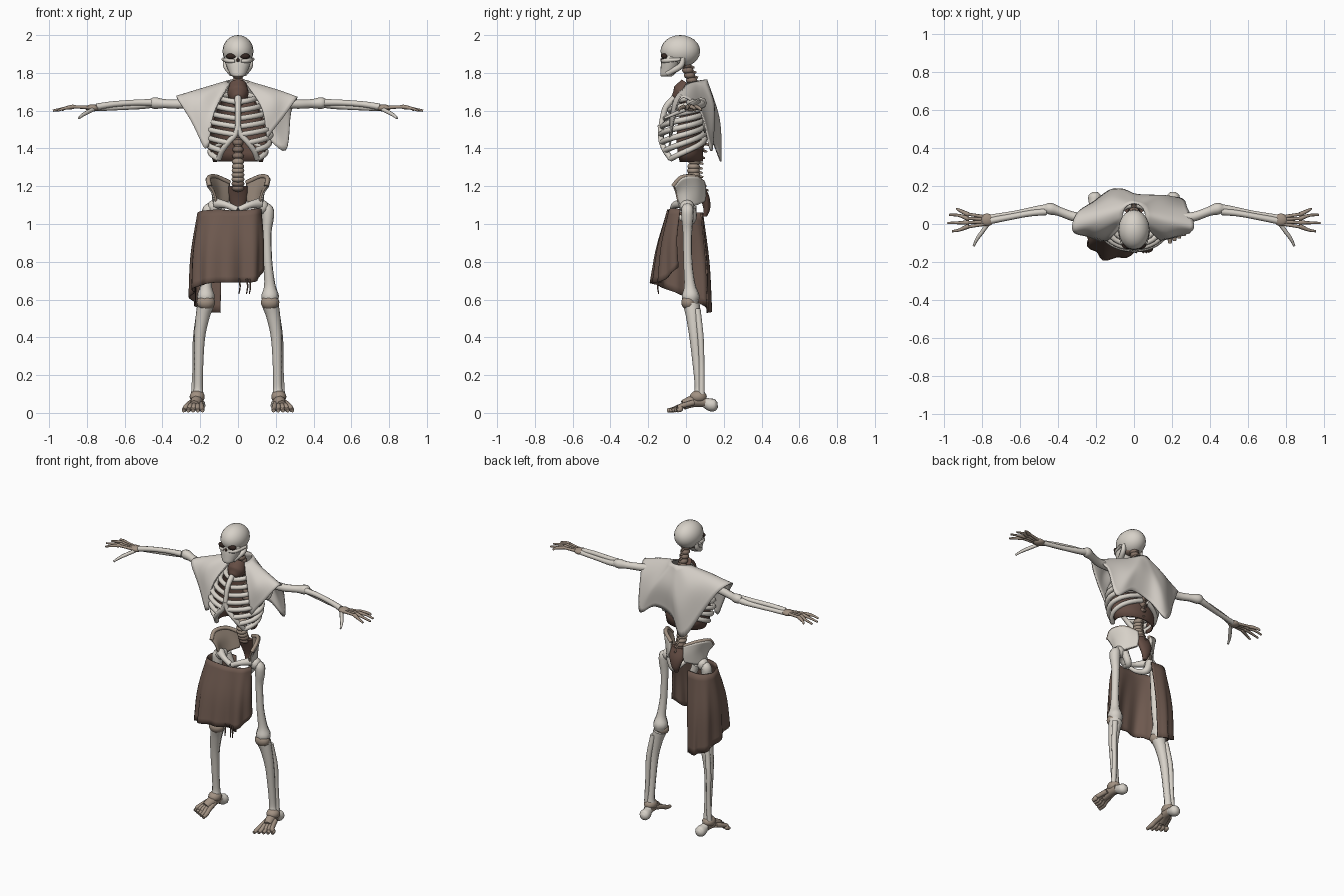
import bpy, bmesh, math
from mathutils import Vector, Matrix

cube = bpy.data.objects.get("Cube")
if cube:
    bpy.data.objects.remove(cube)


def material(name, *colour):
    m = bpy.data.materials.new(name)
    m.use_nodes = True
    m.diffuse_color = (*colour, 1)
    m.node_tree.nodes["Principled BSDF"].inputs["Base Color"].default_value = (*colour, 1)
    return m


bone = material("bone", .68, .64, .58)
aged = material("aged bone", .36, .285, .225)
stained = material("stained bone", .23, .165, .13)
linen = material("pale linen", .66, .62, .57)
brown = material("brown cloth", .155, .1, .078)
flesh = material("dried flesh", .13, .075, .058)
dark = material("dark hollow", .035, .02, .016)


def finish(name, bm, mat, thick=0):
    bmesh.ops.recalc_face_normals(bm, faces=bm.faces)
    mesh = bpy.data.meshes.new(name)
    bm.to_mesh(mesh)
    bm.free()
    mesh.shade_smooth()
    mesh.set_sharp_from_angle(angle=math.radians(60))
    mesh.materials.append(mat)
    obj = bpy.data.objects.new(name, mesh)
    bpy.context.collection.objects.link(obj)
    if thick:
        mod = obj.modifiers.new("thickness", "SOLIDIFY")
        mod.thickness, mod.offset = thick, 0
    return obj


def smooth(points, steps):
    """Catmull-Rom samples through points of any dimension."""
    p = [Vector(q) for q in points]
    p = [p[0] * 2 - p[1]] + p + [p[-1] * 2 - p[-2]]
    out = []
    for a, b, c, d in zip(p, p[1:], p[2:], p[3:]):
        for i in range(steps):
            t = i / steps
            out.append((b * 2 + (c - a) * t + (a * 2 - b * 5 + c * 4 - d) * t**2
                        + (b * 3 - a - c * 3 + d) * t**3) / 2)
    return out + [p[-2]]


def grid(name, rows, mat, closed=False, thick=0):
    """Skin a list of equal rows; closed rows become a capped tube."""
    bm = bmesh.new()
    vs = [[bm.verts.new(p) for p in row] for row in rows]
    n = len(rows[0])
    for a, b in zip(vs, vs[1:]):
        for j in range(n if closed else n - 1):
            k = (j + 1) % n
            bm.faces.new((a[j], a[k], b[k], b[j]))
    if closed:
        bm.faces.new(vs[0])
        bm.faces.new(vs[-1])
    return finish(name, bm, mat, thick)


def tube(name, points, mat=bone, sides=8, steps=5):
    pts = smooth(points, steps)
    pos = [p.xyz for p in pts]
    rows, old, turn = [], Vector((0, 0, 1)), Matrix.Identity(3).to_quaternion()
    for i, p in enumerate(pos):
        t = (pos[min(i + 1, len(pos) - 1)] - pos[max(i - 1, 0)]).normalized()
        turn = old.rotation_difference(t) @ turn
        old = t
        rows.append([p + turn @ Vector((math.cos(a), math.sin(a), 0)) * pts[i][3]
                     for a in (math.tau * j / sides for j in range(sides))])
    return grid(name, rows, mat, True)


def loft(name, rings, mat=bone, sides=20):
    """Stack ellipses given as (y, z, half width, half depth)."""
    return grid(name, [[(w * math.cos(a), y + d * math.sin(a), z)
                        for a in (math.tau * j / sides for j in range(sides))]
                       for y, z, w, d in smooth(rings, 4)], mat, True)


def ball(name, centre, size, mat=bone):
    bm = bmesh.new()
    bmesh.ops.create_uvsphere(bm, u_segments=20, v_segments=12, radius=1,
                              matrix=Matrix.Translation(centre) @ Matrix.Diagonal((*size, 1)))
    return finish(name, bm, mat)


def both(make, name, data, *rest):
    """Make a part on the left and mirrored on the right."""
    for side, s in (("left_", 1), ("right_", -1)):
        if isinstance(data, list):
            make(side + name, [(p[0] * s, *p[1:]) for p in data], *rest)
        else:
            make(side + name, (data[0] * s, *data[1:]), *rest)


def cloth(name, columns, mat, fold=0, waves=0, thick=.008):
    """Surface from columns of control points, with folds growing to the hem."""
    across = [smooth(row, 6) for row in zip(*columns)]
    lines = [smooth(col, 6) for col in zip(*across)]
    for i, line in enumerate(lines):
        for j, p in enumerate(line):
            out = Vector((p.x, p.y, 0)).normalized()
            p += out * fold * math.sin(waves * math.tau * i / len(lines)) * j / len(line)
    return grid(name, lines, mat, thick=thick)


# Skull
ball("cranium", (0, -.03, 1.915), (.082, .105, .085))
loft("face_and_jaw", [(-.105, 1.78, .026, .026), (-.1, 1.79, .04, .036), (-.088, 1.815, .053, .047),
                      (-.078, 1.85, .067, .054), (-.072, 1.87, .073, .056), (-.07, 1.89, .066, .055),
                      (-.06, 1.93, .07, .06)])
both(ball, "eye_socket", (.034, -.112, 1.888), (.029, .02, .017), dark)
ball("nose_hollow", (0, -.128, 1.868), (.009, .008, .01), dark)
both(tube, "cheekbone", [(.015, -.125, 1.862, .01), (.055, -.105, 1.865, .012), (.079, -.03, 1.872, .009)])
both(tube, "jaw_branch", [(.068, -.015, 1.88, .012), (.062, -.03, 1.835, .016), (.035, -.1, 1.797, .016)])
ball("palate_hollow", (0, -.03, 1.848), (.05, .045, .022), stained)

# Spine and sacrum
spine = smooth([(.07, 1.19, .034), (.042, 1.26, .034), (.045, 1.33, .032), (.08, 1.43, .028),
                (.1, 1.55, .025), (.075, 1.68, .027), (.03, 1.76, .03), (0, 1.84, .03)], 3)
for i, (y, z, r) in enumerate(spine):
    tint = aged if 1.23 < z < 1.36 else stained
    ball(f"vertebra_{i}", (0, y, z), (r, r, .02), tint)
    tube(f"spinous_process_{i}", [(0, y, z, .01), (0, y + r + .015, z - .012, .005)], tint)
tube("spinal_core", [(0, y, z, r * .7) for y, z, r in spine], stained, 8, 1)
loft("sacrum", [(.1, 1.04, .012, .012), (.11, 1.08, .03, .018),
                (.1, 1.14, .05, .025), (.075, 1.2, .05, .025)], flesh)

# Rib cage
count = 8
ends, shell = [], []
for i in range(count):
    t = i / (count - 1)
    swell = math.sin(math.pi * (.06 + t * .68))
    width, front = .07 + .105 * swell, -.04 - .095 * swell
    mid, depth = (front + .1) / 2, (.1 - front) / 2
    stop = -85 + max(0, i - 4) * 13
    path = []
    for k in range(10):
        f = k / 9
        a = math.radians(82 + (stop - 82) * f)
        path.append((width * math.cos(a), mid + depth * math.sin(a),
                     1.69 - .24 * t - f * (.045 + .06 * t), .0155))
    both(tube, f"rib_{i}", path, bone, 8, 2)
    ends.append(path[-1])
    shell.append([(.88 * width * math.cos(a), mid + .88 * depth * math.sin(a),
                   1.67 - .34 * t) for a in (math.radians(-18 + 14.4 * k) for k in range(16))])
grid("rib_cage_lining", shell, flesh, thick=.006)
both(tube, "costal_arch", [(0, -.135, 1.52, .015)] + ends[4:], bone)
tube("breastbone", [(0, -.06, 1.67, .018), (0, -.11, 1.61, .016), (0, -.135, 1.5, .014)])
tube("throat_hollow", [(0, -.055, 1.66, .03), (0, -.02, 1.69, .056), (0, .015, 1.74, .045)], flesh, 16)
both(ball, "shoulder_blade", (.13, .1, 1.57), (.06, .014, .09), bone)

# Shawl, open at the front, listed as hem points around the neck
hem = [(-.155, -.085, 1.41), (-.18, -.085, 1.41), (-.25, -.065, 1.54), (-.318, -.035, 1.665),
       (-.295, .06, 1.65), (-.21, .12, 1.5), (-.1, .18, 1.33), (0, .15, 1.43), (.13, .14, 1.46),
       (.25, .13, 1.39), (.285, .08, 1.59), (.31, -.02, 1.67), (.23, -.065, 1.55), (.155, -.085, 1.45)]
shawl = []
for i, h in enumerate(hem):
    a = math.radians(222 - 264 * i / (len(hem) - 1))
    neck = Vector((.058 * math.cos(a), .047 + .062 * math.sin(a), 1.752 + .012 * math.sin(a)))
    middle = neck.lerp(Vector(h), .56)
    push = -.03 if h[1] < -.05 else .025 if h[1] > .1 else 0
    lift = .03 if abs(push) else .004
    shawl.append((neck, middle + Vector((middle.x * .2 * (push < 0), push, lift)), h))
cloth("shawl", shawl, linen, .005, 5)

# Arms
both(tube, "upper_arm", [(.2, .03, 1.645, .03), (.25, .03, 1.64, .027), (.32, .04, 1.635, .025),
                         (.39, .065, 1.637, .024), (.44, .08, 1.64, .031), (.47, .08, 1.64, .02)])
both(tube, "ulna", [(.43, .085, 1.642, .023), (.5, .078, 1.628, .019), (.62, .056, 1.618, .015), (.75, .035, 1.612, .015)])
both(tube, "radius", [(.46, .065, 1.643, .019), (.55, .055, 1.642, .016), (.66, .035, 1.634, .016), (.75, .018, 1.62, .018)])
both(ball, "wrist", (.772, .022, 1.614), (.037, .033, .019), aged)
for i, (x, y) in enumerate([(.93, .08), (.97, .048), (.98, .005), (.955, -.038)]):
    both(tube, f"finger_{i}", [(.77, .035 - i * .011, 1.615, .01), (.86, .05 - i * .021, 1.62, .0085),
                               (.875, .052 - i * .022, 1.62, .012), (.92, y * .9 + .002, 1.612, .008),
                               (x, y, 1.6, .006)], aged)
both(tube, "thumb", [(.76, .01, 1.61, .011), (.8, -.045, 1.59, .011), (.825, -.08, 1.575, .009), (.842, -.115, 1.56, .006)], bone)

# Pelvis
wing = [((.15, -.068, 1.2), (.125, -.055, 1.16), (.11, -.04, 1.1)),
        ((.155, -.025, 1.245), (.128, -.01, 1.18), (.12, 0, 1.09)),
        ((.115, .045, 1.25), (.1, .05, 1.18), (.095, .045, 1.1)),
        ((.045, .09, 1.22), (.045, .095, 1.17), (.05, .09, 1.12))]
for side, s in (("left", 1), ("right", -1)):
    for part, mat, scale, shift in (("inner", aged, 1, 0), ("outer", bone, 1.06, .007)):
        cloth(f"{side}_{part}_hip_wing", [[(p[0] * s * scale, p[1] + shift, p[2]) for p in col]
                                          for col in wing], mat, thick=.012)
both(tube, "hip_crest", [(*col[0], .012) for col in wing], aged)
both(tube, "pubic_bone", [(.115, -.02, 1.11, .028), (.06, -.06, 1.1, .018), (.005, -.07, 1.075, .018)], bone)
both(tube, "sitting_bone", [(.01, -.065, 1.07, .013), (.045, -.03, 1.035, .015),
                            (.07, .03, 1.02, .022), (.1, .03, 1.09, .026)], bone)
both(ball, "hip_joint", (.125, .005, 1.09), (.038, .038, .038), bone)

# Legs
both(tube, "thigh_bone", [(.125, .005, 1.09, .025), (.155, .008, 1.075, .033), (.158, .008, 1.03, .032), (.153, .008, .95, .025),
                          (.158, .01, .8, .024), (.168, .02, .68, .03), (.17, .025, .62, .047), (.17, .027, .58, .038)])
both(ball, "knee", (.17, .015, .585), (.049, .04, .04), aged)
both(tube, "shin_bone", [(.172, .03, .57, .044), (.187, .037, .51, .037), (.203, .047, .4, .029),
                         (.208, .06, .25, .024), (.21, .07, .14, .024), (.212, .07, .1, .03)])
both(tube, "calf_bone", [(.2, .06, .55, .018), (.222, .077, .4, .017), (.226, .083, .25, .015), (.232, .083, .1, .017)])
both(ball, "ankle", (.216, .065, .085), (.04, .045, .034), aged)
both(tube, "heel", [(.214, .06, .075, .024), (.21, .1, .055, .027), (.207, .13, .043, .034),
                    (.206, .153, .04, .031), (.206, .168, .04, .014)], bone, 12)
both(tube, "instep", [(.212, .1, .06, .03), (.218, .04, .062, .032), (.23, -.015, .042, .026)], aged)
for i in range(5):
    both(tube, f"toe_{i}", [(.2 + i * .012, .04, .055, .016), (.194 + i * .02, -.03, .034, .014),
                            (.19 + i * .023, -.06 + i * .008, .02, .014),
                            (.188 + i * .025, -.1 + i * .013, .012, .01)], aged)

# Waist cloth wrapped round the right leg, listed as waist and hem points
wrap = [((.12, -.03, 1.08), (.13, -.04, .77)), ((.09, -.08, 1.08), (.1, -.125, .7)),
        ((0, -.09, 1.07), (0, -.15, .69)), ((-.1, -.095, 1.075), (-.12, -.185, .69)),
        ((-.18, -.065, 1.07), (-.215, -.14, .67)), ((-.21, 0, 1.06), (-.245, -.04, .63)),
        ((-.2, .05, 1.06), (-.235, .07, .58)), ((-.15, .085, 1.06), (-.17, .125, .54)),
        ((-.07, .08, 1.06), (-.1, .12, .53))]
cloth("waist_cloth", [(t, Vector(t).lerp(Vector(b), .5) + Vector((t[0] * .06, -.012 if b[1] < 0 else .01, 0)), b)
                      for t, b in wrap], brown, .013, 8)
for i, x in enumerate((.005, .045, .06)):
    tube(f"loose_thread_{i}", [(x, -.145, .71, .005), (x + .006, -.15, .67, .004), (x, -.145, .63, .003)], brown)
